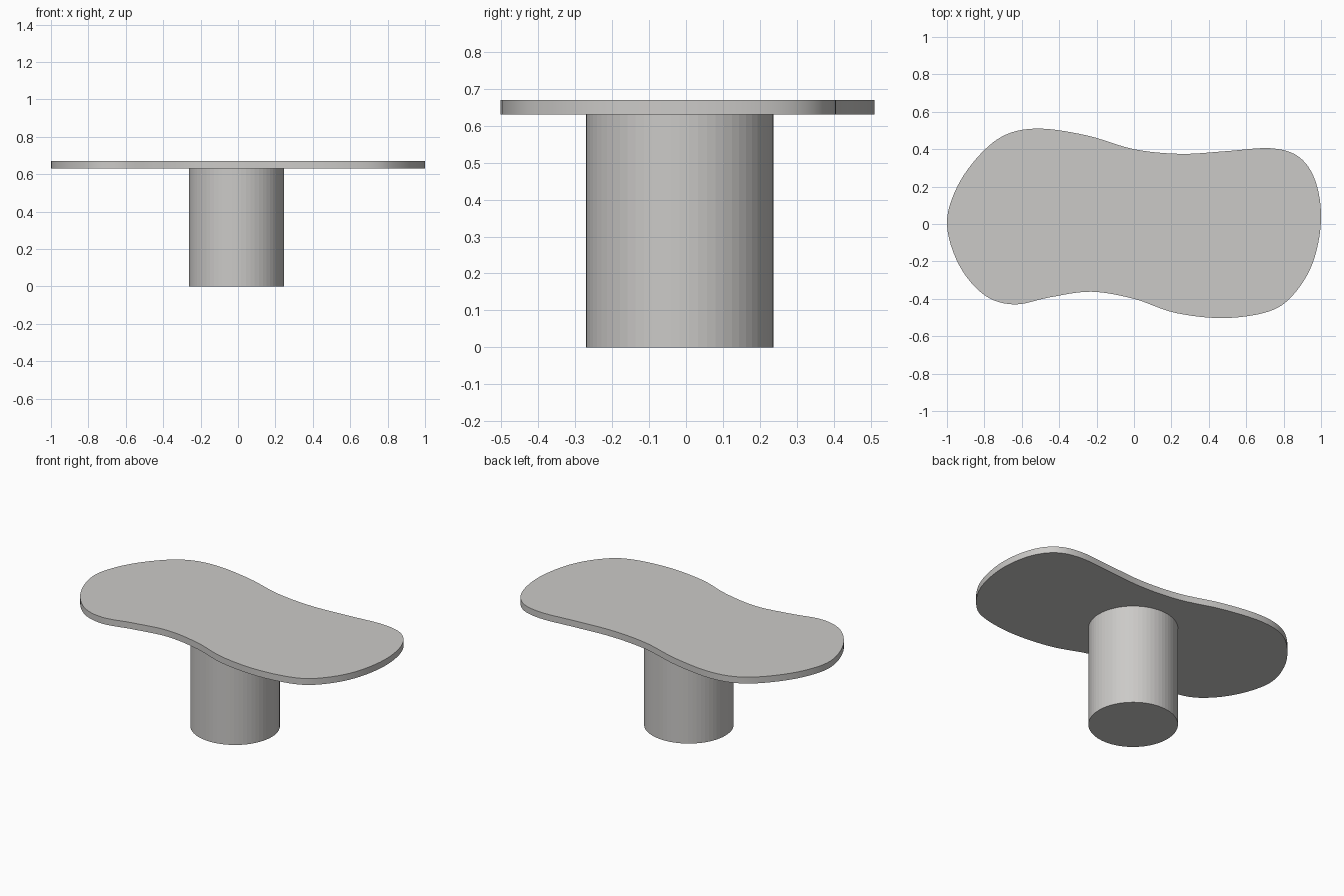
import bpy, bmesh, math
from mathutils import Vector

if "Cube" in bpy.data.objects:
    bpy.data.objects.remove(bpy.data.objects["Cube"])

mat = bpy.data.materials.new("warm_grey")
mat.diffuse_color = (0.6, 0.59, 0.575, 1)
mat.use_nodes = True
mat.node_tree.nodes["Principled BSDF"].inputs["Base Color"].default_value = mat.diffuse_color


def prism(name, outline, z0, z1):
    """Extrude a closed outline between two heights."""
    bm = bmesh.new()
    low = bm.faces.new([bm.verts.new((x, y, z0)) for x, y in outline])
    ext = bmesh.ops.extrude_face_region(bm, geom=[low], use_keep_orig=True)
    moved = [g for g in ext["geom"] if isinstance(g, bmesh.types.BMVert)]
    bmesh.ops.translate(bm, verts=moved, vec=(0, 0, z1 - z0))
    bmesh.ops.recalc_face_normals(bm, faces=bm.faces)
    me = bpy.data.meshes.new(name)
    bm.to_mesh(me)
    bm.free()
    me.materials.append(mat)
    ob = bpy.data.objects.new(name, me)
    bpy.context.collection.objects.link(ob)
    return ob


def smooth_loop(pts, steps=6):
    """Closed Catmull-Rom curve through the points."""
    p = [Vector(q) for q in pts]
    n, out = len(p), []
    for i in range(n):
        a, b, c, d = (p[(i + k) % n] for k in (-1, 0, 1, 2))
        for s in range(steps):
            t = s / steps
            out.append(0.5 * (2 * b + (c - a) * t + (2 * a - 5 * b + 4 * c - d) * t**2
                              + (3 * b - a - 3 * c + d) * t**3))
    return out


# Freeform tabletop
outline = [(-1, 0), (-0.945, 0.2), (-0.82, 0.375), (-0.68, 0.48), (-0.5, 0.51),
           (-0.25, 0.473), (0, 0.4), (0.25, 0.375), (0.5, 0.39), (0.73, 0.405),
           (0.88, 0.36), (0.97, 0.23), (1, 0.02), (0.955, -0.21), (0.85, -0.38),
           (0.72, -0.468), (0.48, -0.503), (0.22, -0.475), (0, -0.4), (-0.23, -0.362),
           (-0.45, -0.392), (-0.64, -0.43), (-0.8, -0.38), (-0.935, -0.22)]
top = prism("tabletop", smooth_loop(outline), 0.63, 0.67)
bpy.context.view_layer.objects.active = top
top.select_set(True)
bpy.ops.object.shade_smooth_by_angle(angle=math.radians(30))

# Round pedestal
N = 64
ring = [(-0.008 + 0.254 * math.cos(2 * math.pi * i / N),
         -0.017 + 0.254 * math.sin(2 * math.pi * i / N)) for i in range(N)]
prism("pedestal", ring, 0, 0.63)
